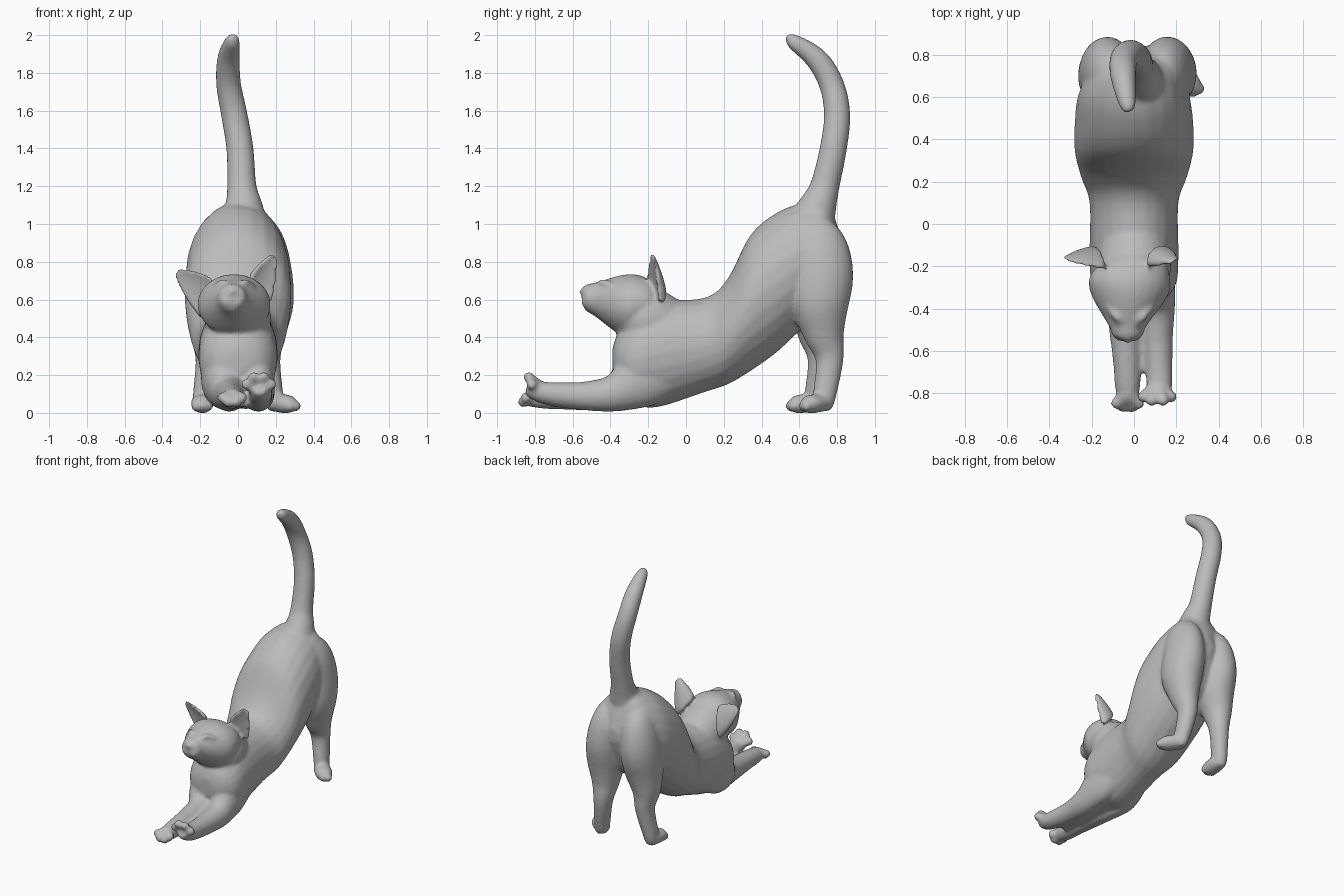
import bpy, bmesh, math
from mathutils import Vector

cube = bpy.data.objects.get("Cube")
if cube:
    bpy.data.objects.remove(cube, do_unlink=True)

fur = bpy.data.materials.new("grey_fur")
fur.use_nodes = True
fur.diffuse_color = (.5, .5, .5, 1)
shader = fur.node_tree.nodes["Principled BSDF"]
shader.inputs["Base Color"].default_value = fur.diffuse_color

SIDES, STEPS = 24, 5
bm = bmesh.new()


def skin(rings):
    """Bridge rings of points into a closed surface."""
    loops = [[bm.verts.new(point) for point in ring] for ring in rings]
    for lower, upper in zip(loops, loops[1:]):
        for i in range(len(lower)):
            j = (i + 1) % len(lower)
            bm.faces.new((lower[i], lower[j], upper[j], upper[i]))
    bm.faces.new(loops[0][::-1])
    bm.faces.new(loops[-1])


def smooth_between(a, b, c, d, t):
    """Catmull-Rom blend from b to c."""
    bend = a * 2 - b * 5 + c * 4 - d
    twist = b * 3 - a - c * 3 + d
    return b + ((c - a) * t + bend * t**2 + twist * t**3) / 2


def loft(stations, upright=False):
    """Smooth tube through stations (x, y, z, half width[, half depth])."""
    rows = [Vector(s if len(s) > 4 else (*s, s[-1])) for s in stations]
    rows = [rows[0]] + rows + [rows[-1]]
    path = [smooth_between(*rows[i:i + 4], k / STEPS)
            for i in range(len(rows) - 3) for k in range(STEPS)] + [rows[-1]]
    rings = []
    for i, station in enumerate(path):
        before, after = path[max(i - 1, 0)], path[min(i + 1, len(path) - 1)]
        along = Vector((after - before)[:3]).normalized()
        if upright:
            along = Vector((0, 1, 0))
        side = Vector((1, 0, 0))
        side = (side - along * side.dot(along)).normalized()
        depth = along.cross(side)
        middle = Vector(station[:3])
        half_width, half_depth = (max(size, .004) for size in station[3:])
        rings.append([middle + side * math.cos(angle) * half_width
                      + depth * math.sin(angle) * half_depth
                      for angle in (math.tau * k / SIDES for k in range(SIDES))])
    skin(rings)


def ball(x, y, z, radius):
    made = bmesh.ops.create_uvsphere(bm, u_segments=16, v_segments=10, radius=radius)
    bmesh.ops.translate(bm, verts=made["verts"], vec=(x, y, z))


def ear(base, tip, half, back):
    """Cupped, pointed shell, open towards the front."""
    base, tip, half, back = map(Vector, (base, tip, half, back))
    arc = [math.pi * i / 10 for i in range(11)]
    rings = []
    for k in range(9):
        t = k / 8
        size = 1.05 - t**1.5 * .8
        centre = base.lerp(tip, t)
        outer = [centre + (half * math.cos(angle) + back * (math.sin(angle) + .2)) * size
                 for angle in arc]
        inner = [centre + (half * .9 * math.cos(angle) + back * (.4 * math.sin(angle) - .2)) * size
                 for angle in reversed(arc)]
        rings.append(outer + inner)
    skin(rings)


def toes(centre, wide, high):
    """Four toes fanned on an arc, each joined to the wrist."""
    x, y, z = centre
    for angle in (-1.2, -.4, .4, 1.2):
        toe = (x + wide * math.sin(angle), y + abs(angle) * .02, z + high * math.cos(angle))
        ball(*toe, .03)
        loft([(x, y + .07, z, .04), (*toe, .026)])


# Torso, from chest to rump
loft([(0, -.39, .28, .06, .06), (0, -.36, .28, .14, .14), (0, -.28, .28, .2, .23),
      (0, -.15, .31, .21, .28), (0, .1, .36, .21, .25), (0, .22, .43, .25, .28),
      (0, .34, .58, .28, .36), (0, .48, .69, .28, .37), (0, .62, .78, .26, .33),
      (.02, .75, .82, .2, .28), (.03, .84, .83, .04, .05)], upright=True)

# Neck and head
loft([(0, -.04, .42, .14), (0, -.15, .47, .17), (0, -.24, .51, .17), (0, -.36, .57, .1)])
loft([(0, -.12, .58, .05, .04), (0, -.17, .58, .14, .11), (-.02, -.25, .58, .19, .15),
      (-.02, -.34, .57, .18, .16), (-.03, -.48, .6, .09, .09),
      (-.03, -.53, .61, .07, .07), (-.03, -.55, .62, .03, .04)], upright=True)
for side in (-1, 1):
    # Brow ridges and muzzle pads
    loft([(side * x - .02, y, z, radius) for x, y, z, radius in
          ((.03, -.48, .67, .01), (.06, -.44, .69, .02), (.11, -.39, .67, .01))])
    ball(side * .03 - .03, -.52, .59, .036)
ball(-.03, -.546, .64, .02)

# Ears
ear((-.165, -.18, .61), (-.33, -.17, .745), (.03, -.03, .1), (0, .055, -.02))
ear((.12, -.17, .65), (.2, -.18, .835), (-.055, -.03, .07), (-.02, .05, 0))

# Tail
loft([(.03, .66, 1, .13), (.03, .7, 1.1, .1), (.02, .735, 1.2, .078), (.01, .78, 1.4, .072),
      (-.02, .8, 1.58, .07), (-.05, .77, 1.74, .066), (-.05, .69, 1.875, .06),
      (-.03, .565, 1.967, .04), (-.02, .53, 1.975, .02)])

# Hind legs: thigh to heel, then foot and toes
leg = [(.1, .58, 1, .05, .08), (.12, .67, .9, .11, .16), (.14, .715, .75, .13, .17),
       (.15, .71, .58, .13, .155), (.16, .73, .42, .095, .11), (.16, .76, .28, .065, .074),
       (.19, .73, .07, .05, .06), (.19, .73, .01, .03, .04)]
for side, slide, toe_x, toe_y in ((1, 0, .275, .645), (-1, -.045, -.19, .575)):
    loft([(side * x + (.015 if z > .5 else 0),
           y + slide * min(1, max(0, (.75 - z) * 2)), z, half_width, half_depth)
          for x, y, z, half_width, half_depth in leg])
    heel = Vector((side * .19, .725 + slide, .055))
    front = Vector((toe_x, toe_y, .045))
    loft([(*heel.lerp(front, along), .06 * fullness, .05 * fullness)
          for along, fullness in ((-.3, .4), (0, .9), (.6, 1), (1, .9), (1.3, .4))])
    for offset in (-.03, 0, .03):
        ball(toe_x + offset, toe_y - .02 + abs(offset) / 2, .036, .03)

# Forelegs stretched forward, elbows low, one paw tipped up
for side, shift, lift in ((1, .075, .01), (-1, 0, 0)):
    loft([(side * .09, -.1, .25, .09, .15), (side * .095, -.25, .17, .1, .15),
          (shift * 1.3 + side * .03 - .02, -.38, .105, .087, .1),
          (shift * 2 - .04, -.52, .09, .075, .078), (shift * 2 - .033, -.66, .085 + lift, .065, .067),
          (shift * 2 - .03, -.77, .08 + lift * 3, .06, .057),
          (shift * 1.9 - .03, -.84, .075 + lift * 6, .04, .04)])
toes((.11, -.84, .125), .07, .07)
toes((-.03, -.87, .095), .055, -.04)

# Soft web joining the forelegs
loft([(.015, -.25, .12, .1, .09), (.04, -.5, .08, .06, .06), (.04, -.7, .07, .03, .04)])

# Fuse all parts into one smooth skin
bmesh.ops.recalc_face_normals(bm, faces=bm.faces)
mesh = bpy.data.meshes.new("stretching_cat")
bm.to_mesh(mesh)
bm.free()
mesh.materials.append(fur)
cat = bpy.data.objects.new("stretching_cat", mesh)
bpy.context.collection.objects.link(cat)
remesh = cat.modifiers.new("fuse", 'REMESH')
remesh.mode = 'VOXEL'
remesh.voxel_size = .011
remesh.use_smooth_shade = True
soften = cat.modifiers.new("soften", 'SMOOTH')
soften.factor = .5
soften.iterations = 10
